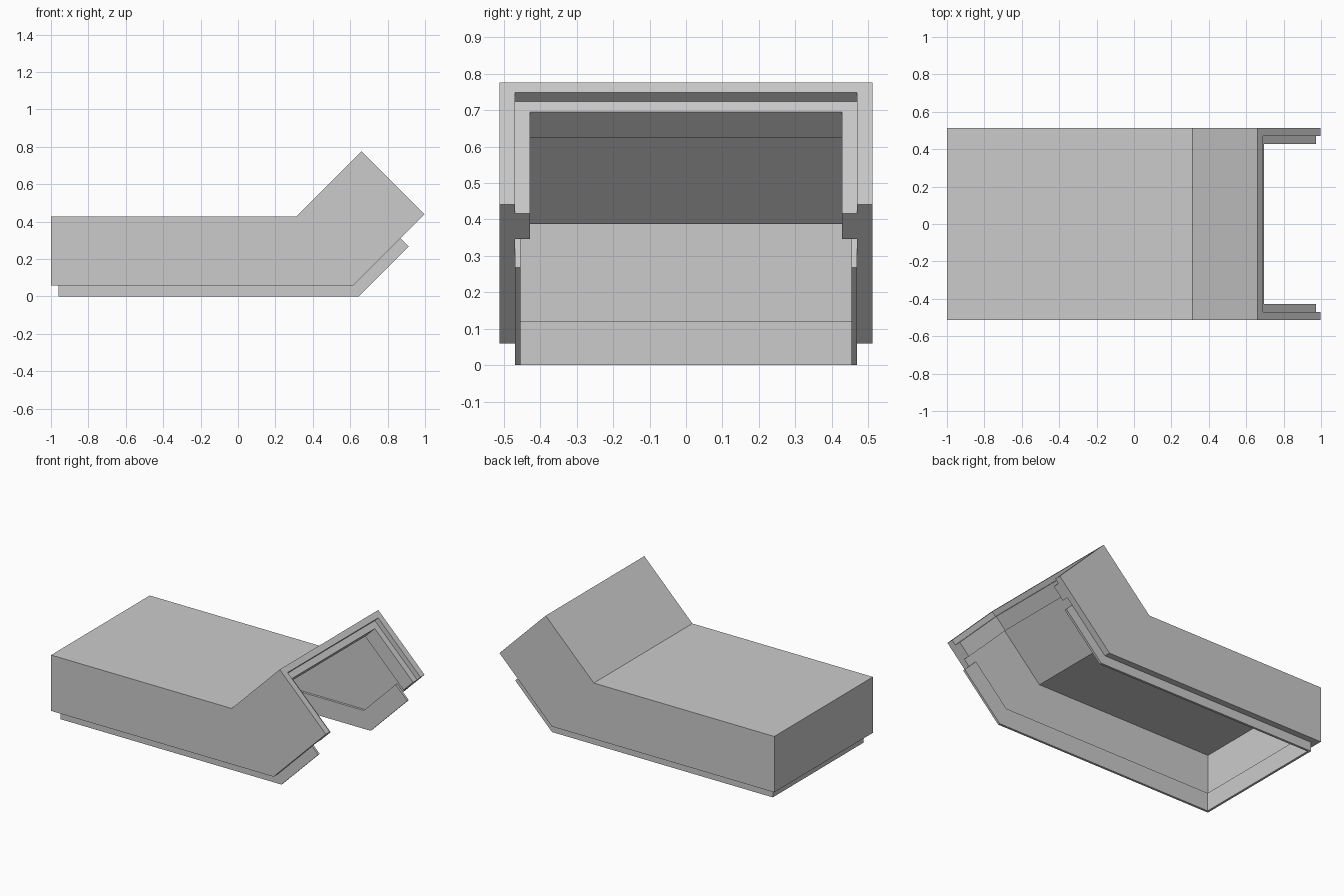
import bpy
import bmesh

if "Cube" in bpy.data.objects:
    bpy.data.objects.remove(bpy.data.objects["Cube"], do_unlink=True)

grey = bpy.data.materials.new("plain grey")
grey.use_nodes = True
grey.diffuse_color = (0.6, 0.6, 0.6, 1)
grey.node_tree.nodes["Principled BSDF"].inputs["Base Color"].default_value = (0.6, 0.6, 0.6, 1)


def slant(u, v):
    """Point in the raised end's 45 degree axes: u across it, v along it."""
    return ((v + u) / 2, (v - u) / 2)


def prism(name, profile, half_width):
    """Extrude an x-z profile symmetrically along y."""
    bm = bmesh.new()
    base = bm.faces.new([bm.verts.new((x, -half_width, z)) for x, z in profile])
    out = bmesh.ops.extrude_face_region(bm, geom=[base])
    moved = [e for e in out["geom"] if isinstance(e, bmesh.types.BMVert)]
    bmesh.ops.translate(bm, verts=moved, vec=(0, 2 * half_width, 0))
    bmesh.ops.recalc_face_normals(bm, faces=bm.faces)
    mesh = bpy.data.meshes.new(name)
    bm.to_mesh(mesh)
    bm.free()
    mesh.materials.append(grey)
    obj = bpy.data.objects.new(name, mesh)
    bpy.context.collection.objects.link(obj)
    return obj


def hollow(obj, profile, half_width):
    """Cut an extruded profile out of a part."""
    cutter = prism("cutter", profile, half_width)
    cutter.hide_render = True
    mod = obj.modifiers.new("hollow", "BOOLEAN")
    mod.operation = "DIFFERENCE"
    mod.solver = "EXACT"
    mod.object = cutter
    bpy.context.view_layer.objects.active = obj
    bpy.ops.object.modifier_apply(modifier=mod.name)
    bpy.data.objects.remove(cutter, do_unlink=True)


# Lines of the slanted end
TOP, INNER_TOP, BOTTOM, END = -0.115, -0.058, 0.557, 1.438

# Outer shell, open underneath and at the slanted end
shell = prism("outer_shell", [
    (-1, 0.06), (-1, 0.427), (0.427 + TOP, 0.427),
    slant(TOP, END), slant(BOTTOM, END), (0.06 + BOTTOM, 0.06)], 0.512)
hollow(shell, [
    (-0.96, -0.5), (-0.96, 0.387), (0.387 + INNER_TOP, 0.387),
    slant(INNER_TOP, 2), slant(1.5, 2), (1, -0.5)], 0.47)

# Thin lip hanging below the shell along both sides and the square end
lip = prism("inner_lip", [
    (-0.96, 0), (0.645, 0), slant(0.645, 1.18),
    slant(0.475, 1.18), (0.595, 0.12), (-0.96, 0.12)], 0.47)
hollow(lip, [(-0.945, -1), (2, -1), (2, 1), (-0.945, 1)], 0.455)

# Thick collar recessed inside the slanted opening
collar = prism("end_collar", [
    slant(INNER_TOP, 1.25), slant(INNER_TOP, 1.39),
    slant(BOTTOM, 1.39), slant(BOTTOM, 1.25)], 0.47)
hollow(collar, [slant(0, 1), slant(0, 2), slant(1, 2), slant(1, 1)], 0.428)
